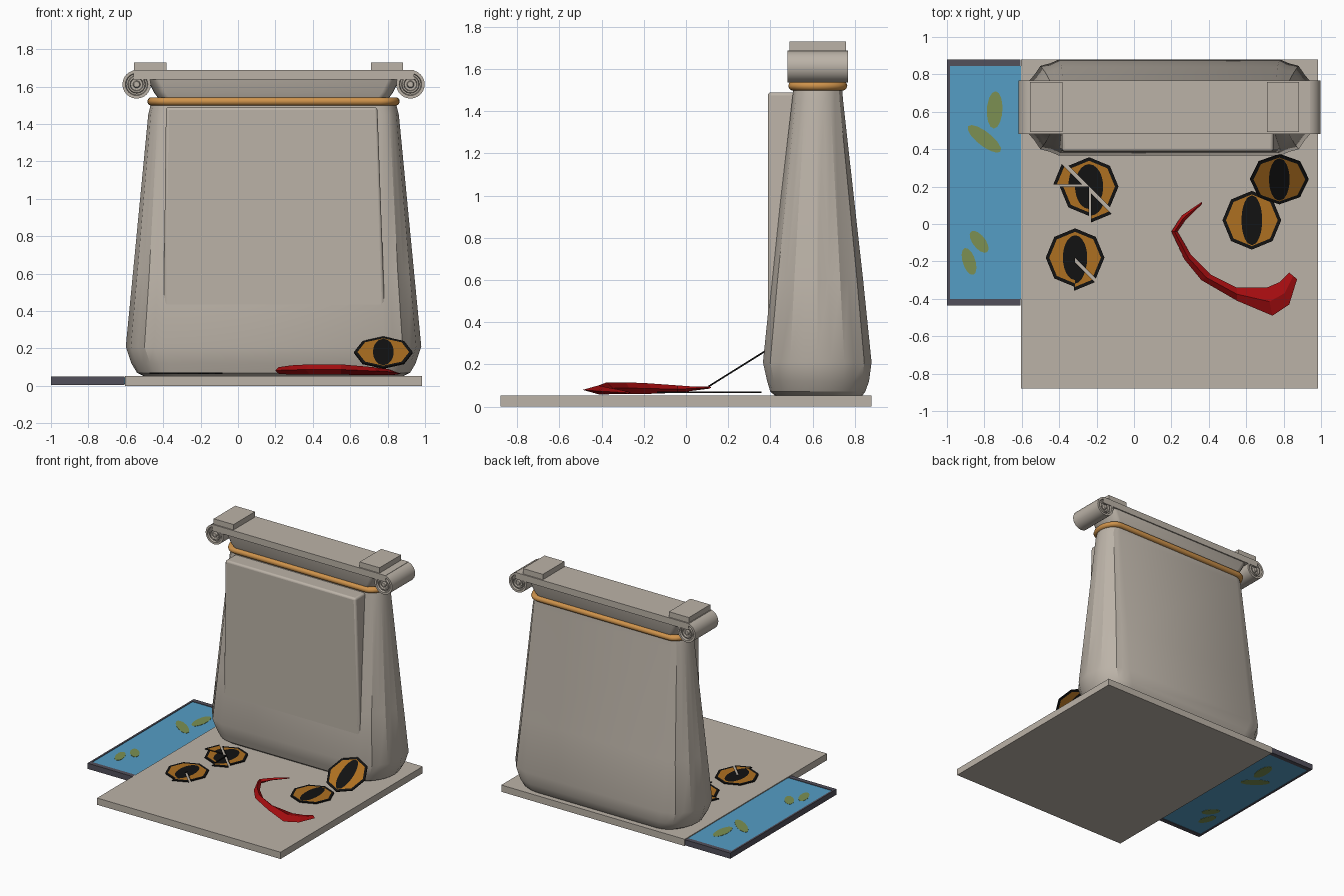
import bpy, bmesh, math
from mathutils import Vector, Matrix

if "Cube" in bpy.data.objects:
    bpy.data.objects.remove(bpy.data.objects["Cube"])

def mat(name, rgb):
    m = bpy.data.materials.new(name)
    m.diffuse_color = (*rgb, 1)
    m.use_nodes = True
    m.node_tree.nodes["Principled BSDF"].inputs["Base Color"].default_value = m.diffuse_color
    return m

STONE = mat("stone", (0.50, 0.45, 0.39))
GOLD = mat("gold band", (0.62, 0.29, 0.07))
AMBER = mat("amber", (0.42, 0.16, 0.015))
BLACK = mat("black", (0.006, 0.006, 0.006))
RED = mat("red", (0.38, 0.004, 0.005))
BLUE = mat("water blue", (0.09, 0.34, 0.56))
OLIVE = mat("olive", (0.20, 0.28, 0.085))
SLATE = mat("slate", (0.085, 0.08, 0.105))

def finish(name, bm, mats, smooth=None, recalc=True):
    if recalc:
        bmesh.ops.recalc_face_normals(bm, faces=bm.faces)
    me = bpy.data.meshes.new(name)
    bm.to_mesh(me)
    bm.free()
    for m in mats:
        me.materials.append(m)
    if smooth:
        me.shade_smooth()
        me.set_sharp_from_angle(angle=math.radians(smooth))
    ob = bpy.data.objects.new(name, me)
    bpy.context.collection.objects.link(ob)
    return ob

def box(name, x0, x1, y0, y1, z0, z1, m):
    bm = bmesh.new()
    bmesh.ops.create_cube(bm, size=1)
    for v in bm.verts:
        v.co = ((x0 + x1) / 2 + v.co.x * (x1 - x0), (y0 + y1) / 2 + v.co.y * (y1 - y0),
                (z0 + z1) / 2 + v.co.z * (z1 - z0))
    return finish(name, bm, [m])

def loft(name, rings, m, smooth=None, cyclic=False):
    bm = bmesh.new()
    rows = [[bm.verts.new(p) for p in r] for r in rings]
    pairs = list(zip(rows, rows[1:])) + ([(rows[-1], rows[0])] if cyclic else [])
    for a, b in pairs:
        for i in range(len(a)):
            j = (i + 1) % len(a)
            bm.faces.new((a[i], a[j], b[j], b[i]))
    if not cyclic:
        bm.faces.new(rows[0])
        bm.faces.new(rows[-1])
    return finish(name, bm, [m], smooth)

def stadium(z, hx, y0, y1, end, flute=0.0, n=12, cx=0.19):
    """Long section with half-elliptic, optionally fluted ends."""
    cy, hy = (y0 + y1) / 2, (y1 - y0) / 2
    pts = []
    for s in (1, -1):
        for i in range(n + 1):
            a = -math.pi / 2 + math.pi * i / n
            k = 1 - (flute if i % 2 else 0)
            pts.append((cx + s * (hx - end + end * k * math.cos(a)), cy + s * hy * k * math.sin(a), z))
    return pts

# floor slab
box("floor_slab", -0.605, 0.985, -0.88, 0.88, 0.0, 0.053, STONE)

# tapered pillar with fluted ends
loft("pillar", [stadium(0.05, 0.69, 0.425, 0.835, 0.17),
                stadium(0.07, 0.73, 0.40, 0.85, 0.19),
                stadium(0.12, 0.76, 0.385, 0.868, 0.2, 0.02),
                stadium(0.21, 0.79, 0.365, 0.88, 0.2, 0.05),
                stadium(0.6, 0.752, 0.405, 0.84, 0.175, 0.05),
                stadium(1.45, 0.67, 0.503, 0.745, 0.1, 0.05),
                stadium(1.51, 0.655, 0.51, 0.74, 0.1)], STONE, 28)

# upright front panel on the pillar
panel = loft("front_panel", [[(x0, 0.388, z), (x1, 0.388, z), (x1, 0.6, z), (x0, 0.6, z)]
                             for z, x0, x1 in ((0.25, -0.40, 0.79), (1.49, -0.385, 0.745))], STONE, 40)
bev = panel.modifiers.new("soft edges", 'BEVEL')
bev.width, bev.segments = 0.015, 3

# gold band
loft("gold_band", [stadium(1.521 + 0.023 * math.sin(t), 0.652 + 0.023 * math.cos(t),
                           0.508 - 0.023 * math.cos(t), 0.742 + 0.023 * math.cos(t), 0.1)
                   for t in [math.tau * k / 10 for k in range(10)]], GOLD, 60, True)

# capital: flaring neck, slab, scrolls, pads
loft("capital_neck", [stadium(1.53, 0.61, 0.51, 0.74, 0.06),
                      stadium(1.57, 0.64, 0.497, 0.753, 0.06),
                      stadium(1.65, 0.68, 0.49, 0.76, 0.06)], STONE, 40)
box("capital_slab", -0.56, 0.94, 0.482, 0.768, 1.637, 1.688, STONE)

def scroll(name, cx, cz):
    prof = [(0.015, 0.0), (0.02, 0.014), (0.032, 0.014), (0.036, 0.002), (0.044, 0.002),
            (0.048, 0.014), (0.056, 0.014), (0.06, 0.0), (0.076, 0.0)]
    steps = [(r, 0.482 + d) for r, d in prof] + [(r, 0.768 - d) for r, d in reversed(prof)]
    loft(name, [[(cx + r * math.cos(a), y, cz + r * math.sin(a))
                 for a in [math.tau * k / 24 for k in range(24)]] for r, y in steps], STONE, 35)

for side, cx, px in (("left", -0.542, -0.555), ("right", 0.922, 0.71)):
    scroll(side + "_scroll", cx, 1.612)
    box(side + "_pad", px, px + 0.172, 0.492, 0.758, 1.685, 1.73, STONE)

# pool plate with slate edges and olive patches on both sides
box("pool", -0.985, -0.605, -0.40, 0.845, 0.010, 0.046, BLUE)
box("pool_edge_outer", -1.0, -0.985, -0.435, 0.88, 0.006, 0.05, SLATE)
box("pool_edge_back", -0.985, -0.607, 0.845, 0.88, 0.006, 0.05, SLATE)
box("pool_edge_front", -0.985, -0.607, -0.435, -0.40, 0.006, 0.05, SLATE)
for i, (x, y, a, b, rot) in enumerate(((-0.745, 0.61, 0.042, 0.1, -3), (-0.80, 0.455, 0.038, 0.11, 52),
                                       (-0.828, -0.095, 0.034, 0.07, 38), (-0.882, -0.2, 0.034, 0.075, 18))):
    for side, z in (("top", 0.046), ("under", 0.010)):
        bm = bmesh.new()
        bmesh.ops.create_cone(bm, cap_ends=True, segments=14, radius1=1, radius2=1, depth=0.004,
                              matrix=Matrix.Translation((x, y, z)) @ Matrix.Rotation(math.radians(rot), 4, 'Z')
                              @ Matrix.Diagonal((a, b, 1, 1)))
        finish(f"patch_{side}_{i + 1}", bm, [OLIVE])

# octagonal eyes made of eight wedges; some wedges are broken away
def eye(name, loc, tilt=0, pupil=(0.055, 0.135), broken={}, R=0.157):
    bm = bmesh.new()
    for w in range(8):
        dx, dy = broken.get(w, (0, 0))
        p0, p1 = [Vector((math.cos(math.tau * k / 8), math.sin(math.tau * k / 8))) * R for k in (w, w + 1)]
        spokes = []
        for k in range(5):
            edge = p0.lerp(p1, k / 4)
            a = math.atan2(edge.y, edge.x)
            pr = 1 / math.hypot(math.cos(a) / pupil[0], math.sin(a) / pupil[1])
            radii = (0, min(pr, edge.length * 0.85), edge.length * 0.88, edge.length)
            u = edge.normalized()
            spokes.append([bm.verts.new((u.x * r + dx, u.y * r + dy, 0)) for r in radii])
        for s, t in zip(spokes, spokes[1:]):
            for ring, mi in enumerate((1, 0, 1)):
                vs = (s[ring], s[ring + 1], t[ring + 1], t[ring])
                f = bm.faces.new(vs if ring else vs[:3])
                f.material_index = mi
    bmesh.ops.remove_doubles(bm, verts=bm.verts, dist=1e-5)
    ob = finish(name, bm, [AMBER, BLACK], recalc=False)
    ob.location = loc
    ob.rotation_euler.x = math.radians(tilt)
    sol = ob.modifiers.new("thickness", 'SOLIDIFY')
    sol.thickness, sol.offset = 0.008, 0
    sol.material_offset_rim = 1

eye("eye_back_left", (-0.24, 0.2, 0.068), pupil=(0.075, 0.12), broken={3: (-0.035, 0.01), 6: (0.01, -0.035)})
eye("eye_front_left", (-0.315, -0.18, 0.068), pupil=(0.065, 0.12), broken={6: (-0.005, -0.02)})
eye("eye_front_right", (0.63, 0.02, 0.068))
eye("eye_leaning", (0.777, 0.24, 0.178), tilt=32)

# red curved grin: outer edge, inner edge, base height, ridge height
grin = ((0.365, 0.12, 0.362, 0.105, 0.085, 0.095), (0.255, 0.045, 0.275, 0.02, 0.075, 0.095),
        (0.20, -0.04, 0.232, -0.04, 0.065, 0.10), (0.27, -0.19, 0.305, -0.165, 0.06, 0.11),
        (0.36, -0.30, 0.41, -0.27, 0.06, 0.115), (0.55, -0.41, 0.55, -0.34, 0.06, 0.115),
        (0.74, -0.49, 0.71, -0.34, 0.058, 0.10), (0.83, -0.43, 0.78, -0.31, 0.058, 0.09),
        (0.872, -0.295, 0.83, -0.26, 0.06, 0.072))
loft("grin", [[(ox, oy, (zb + zt) / 2), ((ox + ix) / 2, (oy + iy) / 2, zt), (ix, iy, (zb + zt) / 2),
               ((ox + ix) / 2, (oy + iy) / 2, zb)] for ox, oy, ix, iy, zb, zt in grin], RED)
